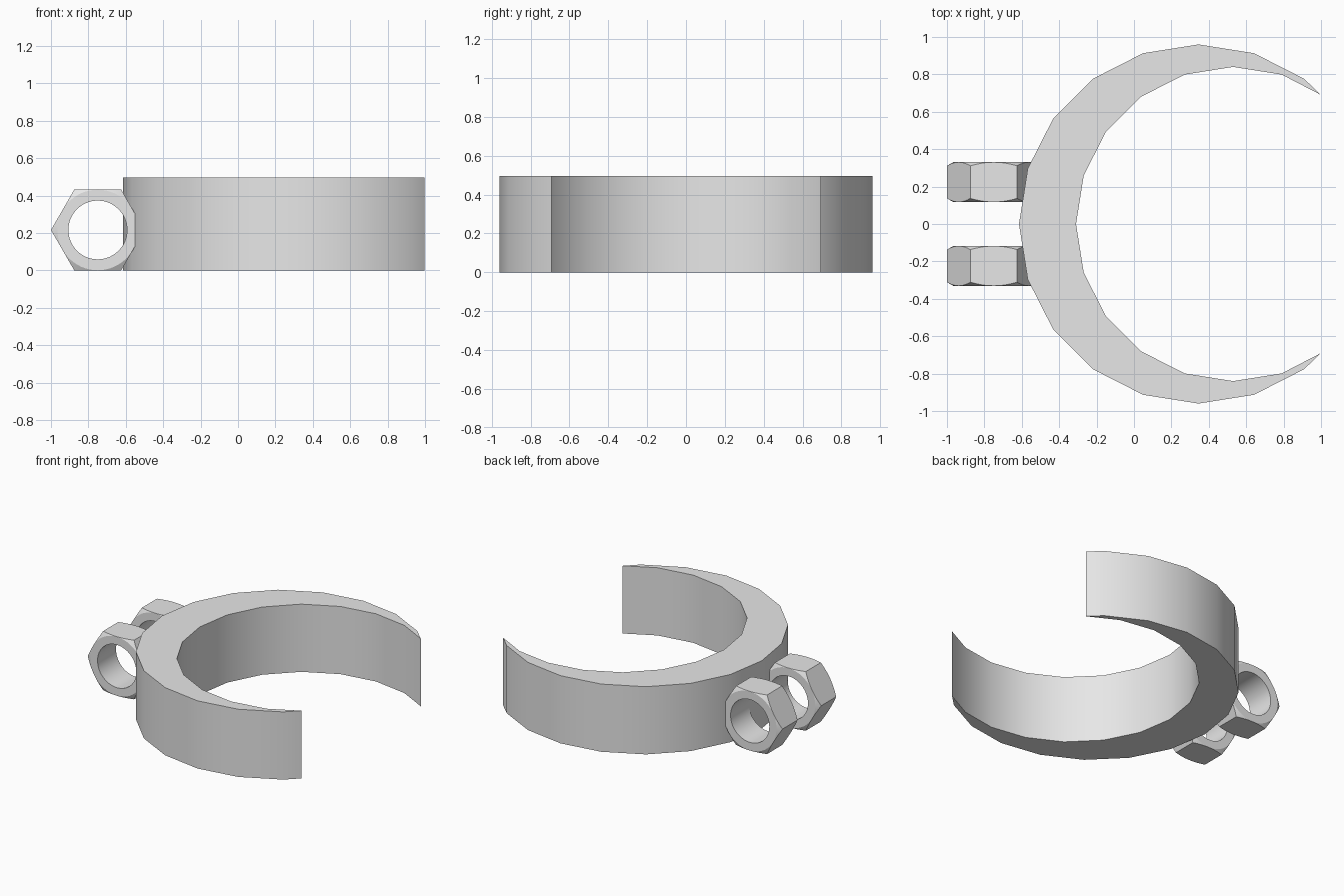
import bpy
import bmesh
from math import sin, cos, tan, pi, radians

cube = bpy.data.objects.get("Cube")
if cube:
    bpy.data.objects.remove(cube, do_unlink=True)

# Single grey metal
metal = bpy.data.materials.new("grey metal")
metal.use_nodes = True
grey = (0.8, 0.8, 0.8, 1.0)
metal.diffuse_color = grey
metal.node_tree.nodes["Principled BSDF"].inputs["Base Color"].default_value = grey


def finish(bm, name):
    bmesh.ops.recalc_face_normals(bm, faces=bm.faces[:])
    mesh = bpy.data.meshes.new(name)
    bm.to_mesh(mesh)
    bm.free()
    mesh.materials.append(metal)
    obj = bpy.data.objects.new(name, mesh)
    bpy.context.collection.objects.link(obj)
    bpy.ops.object.select_all(action="DESELECT")
    obj.select_set(True)
    bpy.context.view_layer.objects.active = obj
    bpy.ops.object.shade_smooth_by_angle(angle=radians(25))
    return obj


def arc(center_x, radius, steps):
    """Points of a 20-sided circle, spread evenly about its -x side."""
    return [(center_x - radius * cos(k * pi / 10), radius * sin(k * pi / 10))
            for k in range(-steps, steps + 1)]


# Crescent band: two offset circles meeting in sharp tips
def crescent_band(height):
    tip_x, tip_y = 0.998, 0.691
    outer = arc(0.345, 0.96, 7)
    inner = arc(0.53, 0.84, 6)
    outline = [(tip_x, -tip_y)] + outer + [(tip_x, tip_y)] + inner[::-1]
    bm = bmesh.new()
    base = bm.faces.new([bm.verts.new((x, y, 0)) for x, y in outline])
    top = bmesh.ops.extrude_face_region(bm, geom=[base], use_keep_orig=True)
    moved = [v for v in top["geom"] if isinstance(v, bmesh.types.BMVert)]
    bmesh.ops.translate(bm, verts=moved, vec=(0, 0, height))
    return finish(bm, "crescent_band")


# Hex nut: lofted rings from bore to chamfered hexagon and back
def hex_nut(name, center_y):
    center_x, radius, half, bore = -0.75, 0.25, 0.107, 0.157
    apothem = radius * cos(pi / 6)
    center_z = apothem
    face_radius = apothem - 0.001
    count = 60
    bm = bmesh.new()
    rings = [[] for _ in range(6)]
    for i in range(count):
        a = 2 * pi * i / count
        hex_r = apothem / cos(a % (pi / 3) - pi / 6)
        edge = half - (hex_r - face_radius) * tan(pi / 6)
        section = [(bore, -half), (face_radius, -half), (hex_r, -edge),
                   (hex_r, edge), (face_radius, half), (bore, half)]
        for ring, (r, y) in zip(rings, section):
            ring.append(bm.verts.new((center_x + r * cos(a), center_y + y,
                                      center_z + r * sin(a))))
    for k, ring in enumerate(rings):
        following = rings[(k + 1) % len(rings)]
        for i in range(count):
            j = (i + 1) % count
            bm.faces.new((ring[i], ring[j], following[j], following[i]))
    return finish(bm, name)


crescent_band(0.496)
for side, label in ((-1, "front_nut"), (1, "back_nut")):
    hex_nut(label, side * 0.224)
